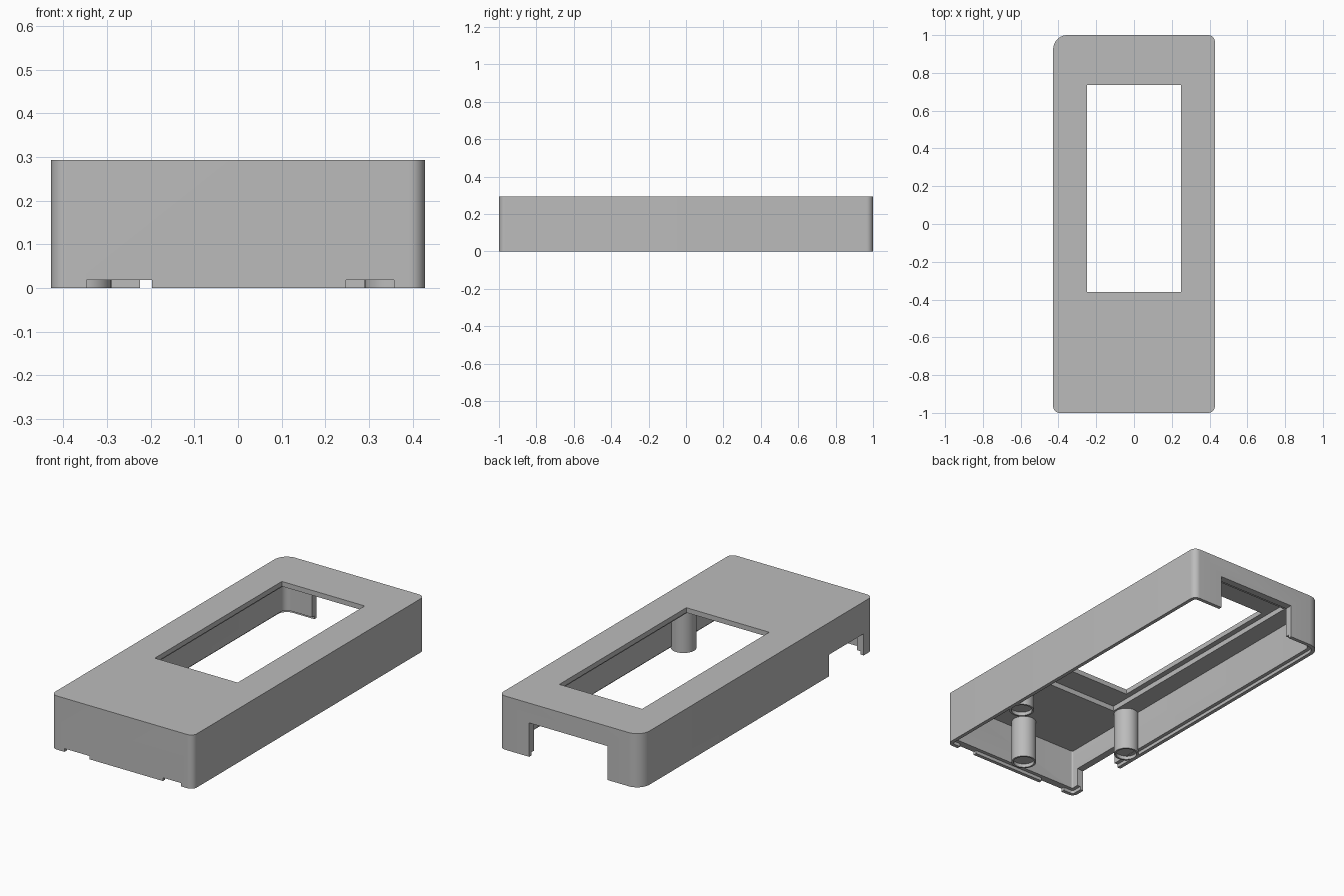
import bpy
import bmesh
import math

cube = bpy.data.objects.get("Cube")
if cube:
    bpy.data.objects.remove(cube, do_unlink=True)

grey = bpy.data.materials.new("mid grey")
grey.use_nodes = True
colour = (0.5, 0.5, 0.5, 1)
grey.diffuse_color = colour
grey.node_tree.nodes["Principled BSDF"].inputs["Base Color"].default_value = colour

HX, HY, H = 0.428, 1.0, 0.293
WALL, CEILING = 0.04, 0.238
SMALL_R, BIG_R = 0.035, 0.075


def finish(name, bm):
    bmesh.ops.recalc_face_normals(bm, faces=bm.faces)
    mesh = bpy.data.meshes.new(name)
    bm.to_mesh(mesh)
    bm.free()
    mesh.materials.append(grey)
    obj = bpy.data.objects.new(name, mesh)
    bpy.context.collection.objects.link(obj)
    return obj


def smooth(obj):
    bpy.ops.object.select_all(action="DESELECT")
    obj.select_set(True)
    bpy.context.view_layer.objects.active = obj
    bpy.ops.object.shade_smooth_by_angle(angle=math.radians(30))


def rounded_block(name, inset, z0, z1):
    """Case outline moved inward by inset, with one larger corner."""
    bm = bmesh.new()
    x, y = HX - inset, HY - inset
    corners = [(1, 1, SMALL_R), (-1, 1, BIG_R), (-1, -1, SMALL_R), (1, -1, SMALL_R)]
    verts = []
    for i, (sx, sy, radius) in enumerate(corners):
        r = max(radius - inset, 0.008)
        for step in range(11):
            a = math.pi / 2 * (i + step / 10)
            verts.append(bm.verts.new((sx * (x - r) + r * math.cos(a),
                                       sy * (y - r) + r * math.sin(a), z0)))
    face = bm.faces.new(verts)
    top = bmesh.ops.extrude_face_region(bm, geom=[face])["geom"]
    bmesh.ops.translate(bm, vec=(0, 0, z1 - z0),
                        verts=[v for v in top if isinstance(v, bmesh.types.BMVert)])
    return finish(name, bm)


def box(name, xs, ys, zs):
    bm = bmesh.new()
    bmesh.ops.create_cube(bm, size=1)
    for v in bm.verts:
        for axis, (low, high) in enumerate((xs, ys, zs)):
            v.co[axis] = high if v.co[axis] > 0 else low
    return finish(name, bm)


def cut(target, cutter):
    cutter.hide_render = True
    mod = target.modifiers.new("cut", "BOOLEAN")
    mod.operation = "DIFFERENCE"
    mod.solver = "EXACT"
    mod.object = cutter
    bpy.context.view_layer.objects.active = target
    bpy.ops.object.modifier_apply(modifier=mod.name)
    bpy.data.objects.remove(cutter, do_unlink=True)


# Hollow case with a stepped bottom rim
case = rounded_block("case", 0, 0, H)
cut(case, rounded_block("cavity", WALL, -0.1, CEILING))
cut(case, rounded_block("rim_step", 0.02, -0.1, 0.018))

# Display window and the shallow pocket around it
cut(case, box("pocket", (-0.28, 0.28), (-0.5, 0.88), (0.1, 0.266)))
cut(case, box("window", (-0.25, 0.25), (-0.36, 0.735), (0.1, 0.4)))

# Openings in the back wall, the side wall and the front rim
cut(case, box("back_opening", (-0.225, 0.246), (0.9, 1.1), (-0.1, 0.185)))
cut(case, box("side_opening", (-0.5, -0.34), (-0.92, -0.62), (-0.1, 0.118)))
for xs in ((-0.347, -0.197), (0.247, 0.357)):
    cut(case, box("front_notch", xs, (-1.1, -0.94), (-0.1, 0.018)))
smooth(case)


# Screw posts with shallow cupped ends
def post(name, x, y):
    bm = bmesh.new()
    profile = [(0, 0.02), (0.054, 0.02), (0.054, 0), (0.064, 0), (0.064, 0.25), (0, 0.25)]
    verts = [bm.verts.new((x + r, y, z)) for r, z in profile]
    edges = [bm.edges.new(pair) for pair in zip(verts, verts[1:])]
    bmesh.ops.spin(bm, geom=verts + edges, cent=(x, y, 0), axis=(0, 0, 1),
                   angle=math.tau, steps=40)
    bmesh.ops.remove_doubles(bm, verts=bm.verts, dist=0.0005)
    smooth(finish(name, bm))


post("left_post", 0.354, -0.485)
post("right_post", -0.354, -0.485)
post("front_post", 0, -0.89)
